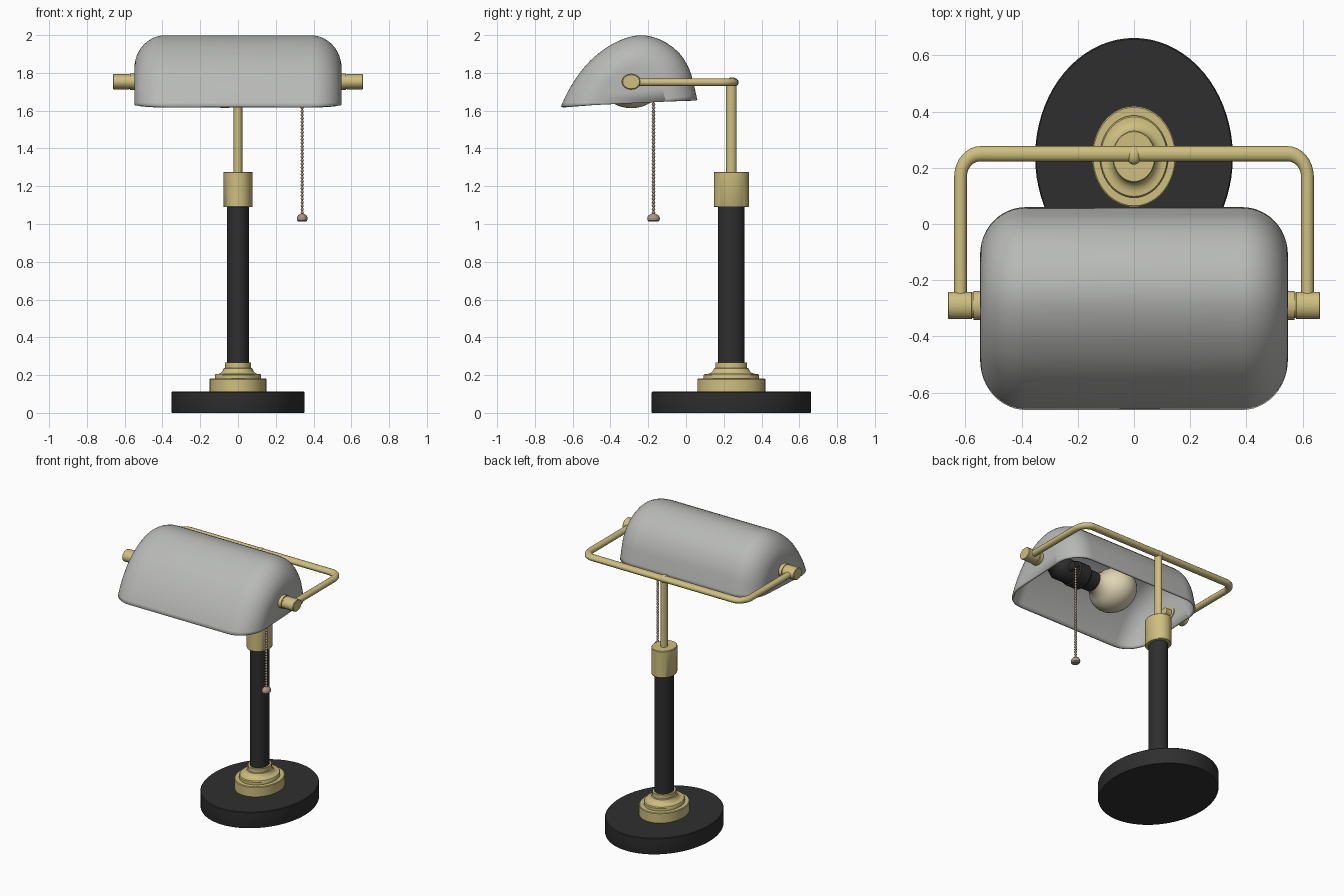
import bpy, bmesh, math
from mathutils import Vector, Matrix

if "Cube" in bpy.data.objects:
    bpy.data.objects.remove(bpy.data.objects["Cube"])

SY = 1.2      # the whole lamp is stretched in depth
POLE_Y = 0.24
AX_Y, AX_Z = -0.29, 1.753   # axis of bulb and pivots


def material(name, c):
    m = bpy.data.materials.new(name)
    m.diffuse_color = (*c, 1)
    m.use_nodes = True
    m.node_tree.nodes["Principled BSDF"].inputs["Base Color"].default_value = m.diffuse_color
    return m


BRASS = material("brass", (0.62, 0.52, 0.21))
BLACK = material("black", (0.028, 0.028, 0.028))
GREY = material("grey_shade", (0.48, 0.49, 0.47))
BULB = material("bulb_cream", (0.74, 0.66, 0.46))
CHAIN = material("chain_brown", (0.40, 0.30, 0.22))


def finish(name, bm, mat, angle=35):
    me = bpy.data.meshes.new(name)
    bm.to_mesh(me)
    bm.free()
    ob = bpy.data.objects.new(name, me)
    bpy.context.collection.objects.link(ob)
    me.materials.append(mat)
    smooth(ob, angle)
    return ob


def smooth(ob, angle=35):
    bpy.ops.object.select_all(action='DESELECT')
    ob.select_set(True)
    bpy.context.view_layer.objects.active = ob
    bpy.ops.object.shade_smooth_by_angle(angle=math.radians(angle))


def lathe(name, profile, mat, loc, axis='Z', n=48):
    """Revolve (radius, height) pairs with capped ends; axis Z, X or Y."""
    bm = bmesh.new()
    rings = []
    for r, h in profile:
        ring = []
        for i in range(n):
            a = 2 * math.pi * i / n
            u, v = r * math.cos(a), r * math.sin(a)
            p = {'Z': (u, v * SY, h), 'X': (h, u * SY, v), 'Y': (u, h, v)}[axis]
            ring.append(bm.verts.new(Vector(p) + Vector(loc)))
        rings.append(ring)
    for a, b in zip(rings, rings[1:]):
        for i in range(n):
            j = (i + 1) % n
            bm.faces.new((a[i], a[j], b[j], b[i]))
    bm.faces.new(rings[0])
    bm.faces.new(rings[-1])
    bmesh.ops.recalc_face_normals(bm, faces=bm.faces)
    return finish(name, bm, mat)


# base, stepped foot, pole, collar, upright rod
P = (0, POLE_Y, 0)
lathe("base", [(0.35, 0), (0.352, 0.006), (0.352, 0.108), (0.348, 0.113)], BLACK, P, n=72)
lathe("foot_collar", [(0.15, 0.112), (0.15, 0.178), (0.146, 0.182), (0.122, 0.182), (0.122, 0.2),
                      (0.118, 0.206), (0.104, 0.206), (0.09, 0.212), (0.08, 0.224), (0.076, 0.236),
                      (0.07, 0.238), (0.07, 0.266)], BRASS, P)
lathe("pole", [(0.058, 0.26), (0.058, 1.1)], BLACK, P)
lathe("pole_collar", [(0.075, 1.09), (0.077, 1.093), (0.077, 1.272), (0.074, 1.276)], BRASS, P)
lathe("upright_rod", [(0.023, 1.27), (0.023, 1.75)], BRASS, P, n=24)
bm = bmesh.new()
bmesh.ops.create_uvsphere(bm, u_segments=24, v_segments=12, radius=0.026,
                          matrix=Matrix.Translation((0, 0.245, 1.75)) @ Matrix.Diagonal((1, 1.3, 1, 1)))
finish("rod_joint", bm, BRASS)

# U-shaped tube carrying the shade
X, YB, R = 0.618, 0.25, 0.07
half = [(X, AX_Y)] + [(X - R + R * math.cos(a), YB - R * SY + R * SY * math.sin(a))
                      for a in (math.pi / 2 * i / 8 for i in range(9))]
path = half + [(-x, y) for x, y in reversed(half)]
cu = bpy.data.curves.new("frame_tube", 'CURVE')
cu.dimensions = '3D'
cu.bevel_depth = 0.0225
cu.bevel_resolution = 5
cu.use_fill_caps = True
sp = cu.splines.new('POLY')
sp.points.add(len(path) - 1)
for p, (x, y) in zip(sp.points, path):
    p.co = (x, y / SY, 0, 1)
tube = bpy.data.objects.new("frame_tube", cu)
bpy.context.collection.objects.link(tube)
tube.scale = (1, SY, 0.92)
tube.location.z = 1.75
cu.materials.append(BRASS)
bpy.ops.object.select_all(action='DESELECT')
tube.select_set(True)
bpy.context.view_layer.objects.active = tube
bpy.ops.object.convert(target='MESH')
smooth(tube)

# pivot knobs, with washers outside and nuts inside the shade
for side, s in (("right", 1), ("left", -1)):
    lathe("knob_" + side, [(0.026, s * 0.49), (0.026, s * 0.53), (0.043, s * 0.53), (0.043, s * 0.572),
                           (0.038, s * 0.572), (0.038, s * 0.576), (0.04, s * 0.578),
                           (0.04, s * 0.66), (0.037, s * 0.663)], BRASS, (0, AX_Y, AX_Z), 'X', 32)

# shade: a domed profile that shrinks towards each rounded end
key = [(-0.662, 1.622), (-0.632, 1.688), (-0.59, 1.76), (-0.53, 1.84), (-0.457, 1.908), (-0.36, 1.968),
       (-0.25, 1.999), (-0.14, 1.978), (-0.04, 1.91), (0.017, 1.82), (0.042, 1.735), (0.06, 1.656)]
key = [Vector(k) for k in key]
ext = [2 * key[0] - key[1]] + key + [2 * key[-1] - key[-2]]
prof = []
for a, b, c, d in zip(ext, ext[1:], ext[2:], ext[3:]):
    for t in (0, 1 / 3, 2 / 3):
        prof.append(0.5 * (2 * b + (c - a) * t + (2 * a - 5 * b + 4 * c - d) * t * t
                           + (3 * b - a - 3 * c + d) * t ** 3))
prof.append(key[-1])
cen = Vector((-0.29, 1.639))
N = 12
half = [(0.385 + 0.163 * math.sin(a), 0.52 + 0.48 * math.cos(a))
        for a in (math.pi / 2 * i / N for i in range(N + 1))]
stations = [(-x, s) for x, s in reversed(half)] + half
bm = bmesh.new()
rows = []
for x, s in stations:
    pts = [cen + (p - cen) * s for p in prof]
    rows.append([bm.verts.new((x, p.x, p.y)) for p in pts])
for a, b in zip(rows, rows[1:]):
    for i in range(len(prof) - 1):
        bm.faces.new((a[i], a[i + 1], b[i + 1], b[i]))
bm.faces.new(rows[0])
bm.faces.new(rows[-1])
bmesh.ops.recalc_face_normals(bm, faces=bm.faces)
top = max(bm.faces, key=lambda f: f.calc_center_median().z)
if top.normal.z < 0:
    bmesh.ops.reverse_faces(bm, faces=bm.faces)
shade = finish("shade", bm, GREY, 50)
mod = shade.modifiers.new("thickness", 'SOLIDIFY')
mod.thickness = 0.013
mod.offset = -1

# bulb with neck, and its socket
AX = (0, AX_Y, AX_Z)
ball = [(max(0.14 * math.sin(a), 0.001), -0.07 - 0.14 * math.cos(a))
        for a in (math.radians(8.5 * i) for i in range(17))]
lathe("bulb", ball + [(0.075, 0.055), (0.062, 0.085), (0.056, 0.13)], BULB, AX, 'X', 40)
lathe("socket", [(0.055, 0.09), (0.062, 0.095), (0.062, 0.17), (0.08, 0.19), (0.08, 0.27), (0.072, 0.28),
                 (0.072, 0.38), (0.055, 0.41), (0.04, 0.44), (0.03, 0.535)], BLACK, AX, 'X', 32)
lathe("switch_stub", [(0.026, -0.28), (0.026, -0.18), (0.02, -0.16)], BLACK, (0.34, 0, 1.735), 'Y', 20)

# pull chain of small beads, with a domed pull at the end
bm = bmesh.new()
z = 1.06
while z < 1.725:
    bmesh.ops.create_icosphere(bm, subdivisions=2, radius=0.0095,
                               matrix=Matrix.Translation((0.34, -0.172, z)) @ Matrix.Diagonal((0.9, 1, 1, 1)))
    z += 0.0185
finish("pull_chain", bm, CHAIN, 60)
lathe("chain_pull", [(0.019, 1.012), (0.026, 1.018), (0.028, 1.027), (0.027, 1.036), (0.021, 1.047),
                     (0.012, 1.053), (0.005, 1.056)], CHAIN, (0.34, -0.172, 0), n=24)
